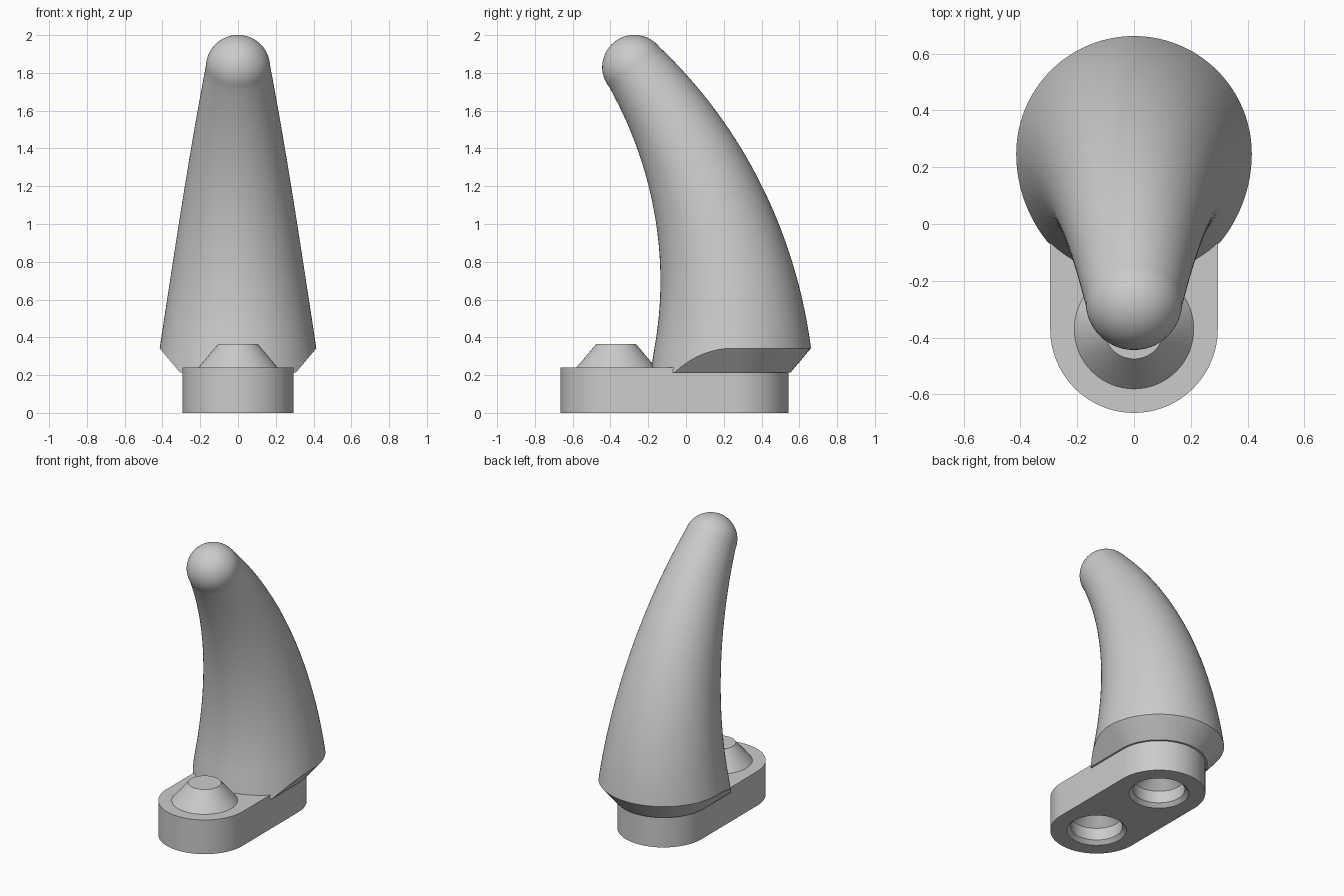
import bpy, bmesh
from math import sin, cos, pi, radians

if "Cube" in bpy.data.objects:
    bpy.data.objects.remove(bpy.data.objects["Cube"])

grey = bpy.data.materials.new("plain_grey")
grey.use_nodes = True
GREY = (0.6, 0.6, 0.6, 1)
grey.diffuse_color = GREY
grey.node_tree.nodes["Principled BSDF"].inputs["Base Color"].default_value = GREY

FRONT, BACK = -0.37, 0.247   # centres of the two rounded ends
SIDES = 96


def loft(name, rings):
    """Skin a list of closed rings and cap both ends."""
    bm = bmesh.new()
    loops = [[bm.verts.new(p) for p in ring] for ring in rings]
    n = len(loops[0])
    for a, b in zip(loops, loops[1:]):
        for i in range(n):
            j = (i + 1) % n
            bm.faces.new((a[i], a[j], b[j], b[i]))
    bm.faces.new(loops[0][::-1])
    bm.faces.new(loops[-1])
    bmesh.ops.recalc_face_normals(bm, faces=bm.faces)
    mesh = bpy.data.meshes.new(name)
    bm.to_mesh(mesh)
    bm.free()
    mesh.materials.append(grey)
    obj = bpy.data.objects.new(name, mesh)
    bpy.context.collection.objects.link(obj)
    return obj


def stadium(r, z):
    half = SIDES // 2
    ring = []
    for centre, start in ((BACK, 0), (FRONT, pi)):
        for i in range(half + 1):
            a = start + pi * i / half
            ring.append((r * cos(a), centre + r * sin(a), z))
    return ring


def circle(r, y, z, tilt=0):
    """Ring round the path, leaning towards the front by tilt."""
    ring = []
    for i in range(SIDES):
        a = 2 * pi * i / SIDES
        v = r * sin(a)
        ring.append((r * cos(a), y + v * cos(tilt), z + v * sin(tilt)))
    return ring


def revolve(name, y, profile):
    return loft(name, [circle(r, y, z) for r, z in profile])


def activate(obj):
    bpy.ops.object.select_all(action="DESELECT")
    obj.select_set(True)
    bpy.context.view_layer.objects.active = obj


def cut(obj, tool, operation):
    mod = obj.modifiers.new("cut", "BOOLEAN")
    mod.object, mod.operation, mod.solver = tool, operation, "EXACT"
    activate(obj)
    bpy.ops.object.modifier_apply(modifier=mod.name)
    bpy.data.objects.remove(tool)


# Rounded base plate with two countersunk sockets underneath
base = loft("base_plate", [stadium(0.295, 0), stadium(0.295, 0.24)])
for centre in (FRONT, BACK):
    socket = revolve("socket_cutter", centre,
                     [(0.21, -0.02), (0.165, 0.025), (0.165, 0.11), (0.08, 0.2)])
    cut(base, socket, "DIFFERENCE")

# Tapered peg on the front end
peg = revolve("peg", FRONT, [(0.212, 0.238), (0.105, 0.365)])

# Horn: tapered sweep along an arc, ended by a round tip
BEND, LEAN, START, TIP = 2.395, radians(38.5), 0.34, 0.17
rings = [circle(0.434, BACK, 0.215)]
STEPS = 40
for i in range(STEPS + 1):
    t = LEAN * i / STEPS
    r = 0.415 + (TIP - 0.415) * i / STEPS
    rings.append(circle(r, BACK - BEND * (1 - cos(t)), START + BEND * sin(t), t))
tip_y, tip_z = BACK - BEND * (1 - cos(LEAN)), START + BEND * sin(LEAN)
for i in range(1, 16):
    a = pi / 2 * i / 15.3
    d = TIP * sin(a)
    rings.append(circle(TIP * cos(a), tip_y - d * sin(LEAN), tip_z + d * cos(LEAN), LEAN))
horn = loft("horn", rings)

# Undercut the foot of the horn so that it flares out from the base
flare = loft("flare_cutter", [stadium(0.308 - 0.084, 0.115), stadium(0.308 + 1.68, 2.215)])
cut(horn, flare, "INTERSECT")

for part in (base, peg, horn):
    activate(part)
    bpy.ops.object.shade_smooth_by_angle(angle=radians(25))
